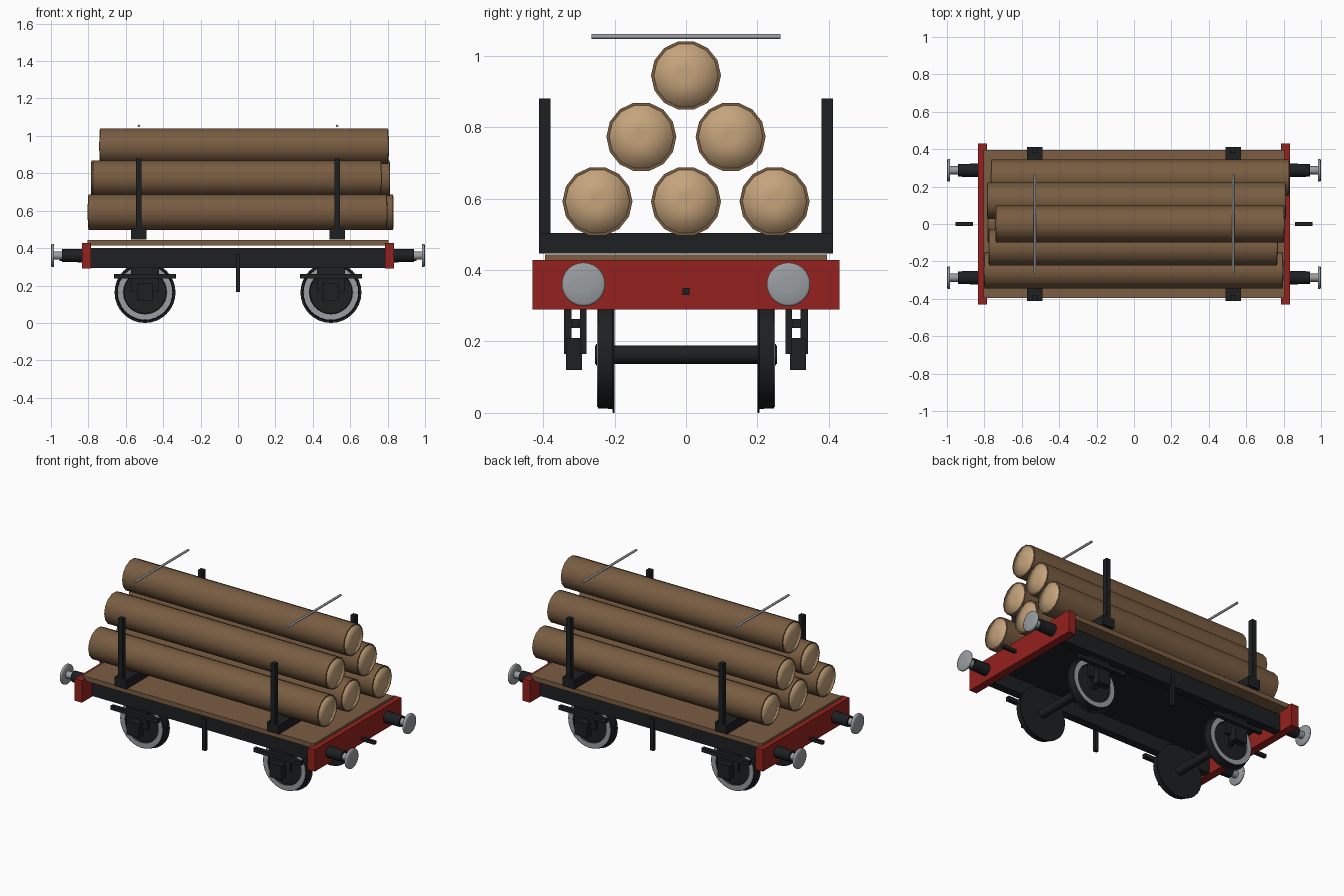
import bpy, bmesh
from math import pi, sin, cos, radians
from mathutils import Matrix

if "Cube" in bpy.data.objects:
    bpy.data.objects.remove(bpy.data.objects["Cube"])


def material(name, rgb):
    m = bpy.data.materials.new(name)
    m.diffuse_color = (*rgb, 1)
    m.use_nodes = True
    m.node_tree.nodes["Principled BSDF"].inputs["Base Color"].default_value = m.diffuse_color
    return m


BLACK = material("black_iron", (0.013, 0.014, 0.016))
RED = material("red_paint", (0.3, 0.016, 0.013))
PLANK = material("plank_wood", (0.2, 0.11, 0.055))
BARK = material("bark", (0.19, 0.108, 0.053))
CUT = material("cut_wood", (0.56, 0.37, 0.2))
STEEL = material("steel", (0.32, 0.34, 0.36))


def finish(bm, name, mat, smooth=0):
    bmesh.ops.recalc_face_normals(bm, faces=bm.faces)
    me = bpy.data.meshes.new(name)
    bm.to_mesh(me)
    bm.free()
    me.materials.append(mat)
    ob = bpy.data.objects.new(name, me)
    bpy.context.collection.objects.link(ob)
    if smooth:
        bpy.ops.object.select_all(action='DESELECT')
        ob.select_set(True)
        bpy.context.view_layer.objects.active = ob
        bpy.ops.object.shade_smooth_by_angle(angle=radians(smooth))
    return ob


def box(name, x, y, z, mat):
    """Box from (min, max) pairs."""
    bm = bmesh.new()
    size = [abs(b - a) for a, b in (x, y, z)]
    mid = [(a + b) / 2 for a, b in (x, y, z)]
    bmesh.ops.create_cube(bm, size=1, matrix=Matrix.Translation(mid) @ Matrix.Diagonal((*size, 1)))
    return finish(bm, name, mat)


def lathe(name, profile, axis, centre, mat, n=32, closed=False, smooth=32):
    """Turn (position along axis, radius) points round an X or Y axis through centre."""
    bm = bmesh.new()
    rings = []
    for t, r in profile:
        ring = []
        for i in range(n):
            a = 2 * pi * i / n
            u, v = r * cos(a), r * sin(a)
            p = (t, u, v) if axis == 'X' else (u, t, v)
            ring.append(bm.verts.new([c + d for c, d in zip(centre, p)]))
        rings.append(ring)
    pairs = list(zip(rings, rings[1:]))
    if closed:
        pairs.append((rings[-1], rings[0]))
    else:
        bm.faces.new(rings[0])
        bm.faces.new(rings[-1])
    for a, b in pairs:
        for i in range(n):
            j = (i + 1) % n
            bm.faces.new((a[i], a[j], b[j], b[i]))
    return finish(bm, name, mat, smooth)


def span(s, a, b):
    return (s * a, s * b)


# Deck, underframe floor and side beams
box("deck", (-0.805, 0.805), (-0.395, 0.395), (0.414, 0.443), PLANK)
box("underframe_floor", (-0.79, 0.79), (-0.3, 0.3), (0.385, 0.4), BLACK)
for s in (-1, 1):
    box("side_beam", (-0.79, 0.79), span(s, 0.28, 0.33), (0.295, 0.4), BLACK)

# End beams, coupling hooks and buffers
for sx in (-1, 1):
    box("end_beam", span(sx, 0.785, 0.835), (-0.43, 0.43), (0.29, 0.428), RED)
    box("coupling_hook", span(sx, 0.862, 0.955), (-0.01, 0.01), (0.33, 0.35), BLACK)
    for sy in (-1, 1):
        c = (0, sy * 0.287, 0.36)
        lathe("buffer_housing", [(sx * 0.83, 0.036), (sx * 0.94, 0.034)], 'X', c, BLACK, 20)
        lathe("buffer_rod", [(sx * 0.935, 0.022), (sx * 0.985, 0.022)], 'X', c, STEEL, 16)
        head = [(0.983, 0.058), (0.985, 0.061), (0.996, 0.061), (0.999, 0.055), (1.0, 0.02)]
        lathe("buffer_head", [(sx * t, r) for t, r in head], 'X', c, STEEL, 28, smooth=70)

# Wheelsets, axle guards, axle boxes and springs
WHEEL = [(0.2, 0.02), (0.2, 0.163), (0.205, 0.163), (0.206, 0.152),
         (0.247, 0.15), (0.247, 0.115), (0.235, 0.112), (0.235, 0.035), (0.252, 0.03)]
TYRE = [(0.24, 0.115), (0.249, 0.117), (0.249, 0.146), (0.24, 0.148)]
for ax in (-0.497, 0.497):
    c = (ax, 0, 0.163)
    lathe("axle", [(-0.255, 0.026), (0.255, 0.026)], 'Y', c, BLACK, 20)
    for s in (-1, 1):
        lathe("wheel", [(s * t, r) for t, r in WHEEL], 'Y', c, BLACK)
        lathe("wheel_tyre_face", [(s * t, r) for t, r in TYRE], 'Y', c, STEEL, closed=True)
        box("axle_guard", (ax - 0.075, ax + 0.075), span(s, 0.279, 0.297), (0.165, 0.3), BLACK)
        box("axle_box", (ax - 0.042, ax + 0.042), span(s, 0.291, 0.336), (0.12, 0.21), BLACK)
        box("leaf_spring", (ax - 0.165, ax + 0.165), span(s, 0.297, 0.322), (0.238, 0.263), BLACK)

# Brake levers
for s in (-1, 1):
    box("brake_lever", (-0.012, 0.012), span(s, 0.32, 0.341), (0.165, 0.365), BLACK)

# Bolsters, stanchions and load straps
for bx in (-0.53, 0.53):
    box("bolster", (bx - 0.041, bx + 0.041), (-0.412, 0.412), (0.446, 0.504), BLACK)
    for s in (-1, 1):
        box("stanchion", (bx - 0.015, bx + 0.015), span(s, 0.38, 0.412), (0.5, 0.88), BLACK)
    lathe("load_strap", [(-0.265, 0.007), (0.265, 0.007)], 'Y', (bx, 0, 1.054), STEEL, 8, smooth=50)

# Logs: y, z, start x, end x
LOGS = [(-0.248, 0.592, -0.8, 0.795), (0, 0.592, -0.78, 0.786), (0.248, 0.592, -0.762, 0.828),
        (-0.125, 0.773, -0.775, 0.765), (0.125, 0.773, -0.783, 0.81), (0, 0.945, -0.738, 0.803)]
for y, z, x0, x1 in LOGS:
    lathe("log", [(x0, 0.098), (x1, 0.098)], 'X', (0, y, z), BARK, 14)
    for x, s in ((x0, -1), (x1, 1)):
        cap = [(x - s * 0.005, 0.09), (x + s * 0.002, 0.09), (x + s * 0.004, 0.02)]
        lathe("log_cut_end", cap, 'X', (0, y, z), CUT, 14, smooth=95)
